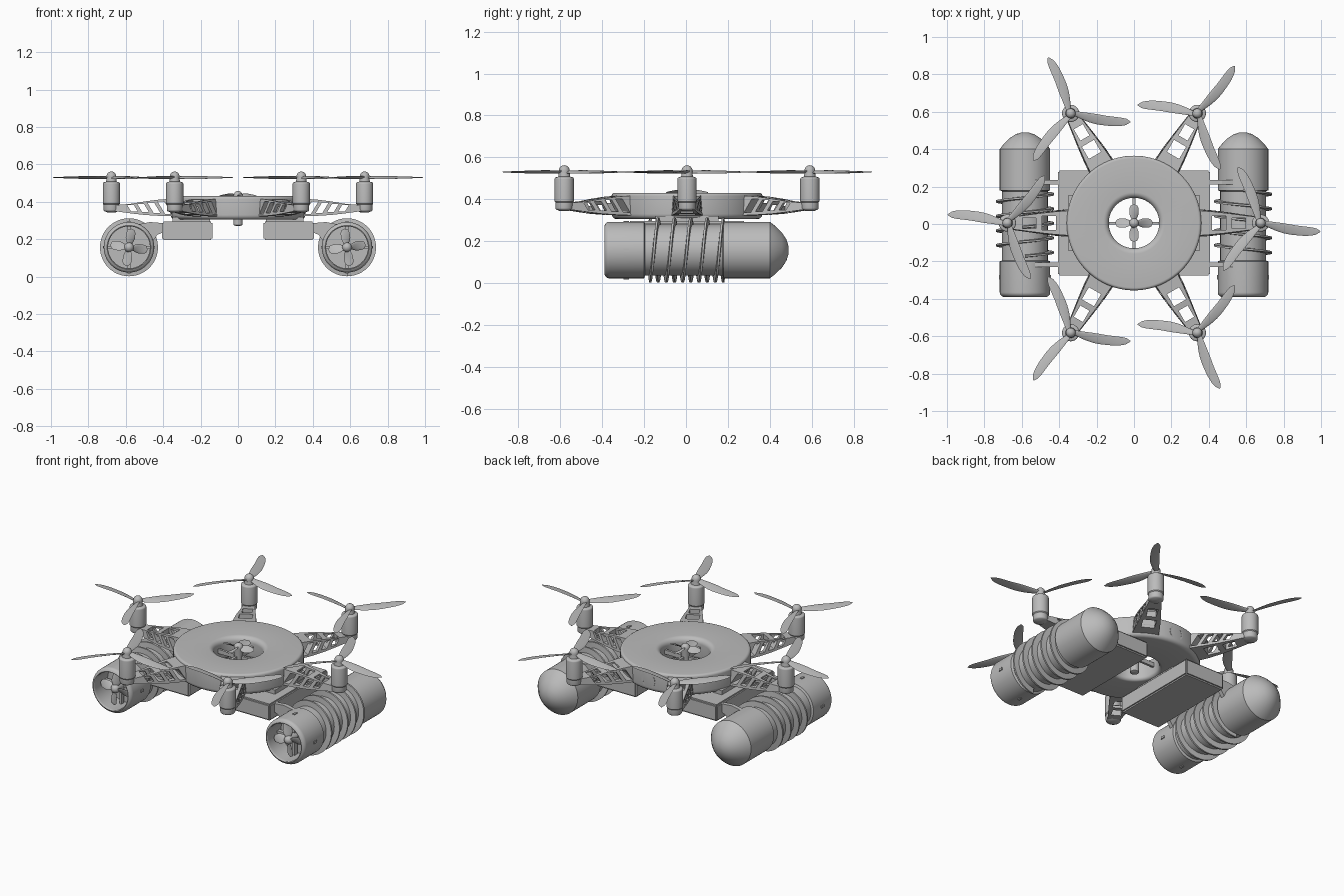
import bpy, bmesh, math
from math import cos, sin, pi, radians
from mathutils import Matrix, Vector

cube = bpy.data.objects.get("Cube")
if cube:
    bpy.data.objects.remove(cube)

grey = bpy.data.materials.new("matte grey")
grey.use_nodes = True
COLOUR = (0.5, 0.5, 0.5, 1)
grey.diffuse_color = COLOUR
grey.node_tree.nodes["Principled BSDF"].inputs["Base Color"].default_value = COLOUR


def add(name, mesh, matrix=None):
    obj = bpy.data.objects.new(name, mesh)
    bpy.context.collection.objects.link(obj)
    obj.matrix_world = matrix or Matrix()
    return obj


def finish(name, bm, smooth=True):
    """Turn a bmesh into a grey mesh with sharp edges kept."""
    bmesh.ops.recalc_face_normals(bm, faces=bm.faces)
    for e in bm.edges:
        e.smooth = len(e.link_faces) == 2 and e.calc_face_angle(0) < radians(32)
    for f in bm.faces:
        f.smooth = smooth
    mesh = bpy.data.meshes.new(name)
    bm.to_mesh(mesh)
    bm.free()
    mesh.materials.append(grey)
    return mesh


def loft(name, rings, closed=False, smooth=True):
    """Skin a list of point rings; cap the ends or join them in a loop."""
    bm = bmesh.new()
    rows = [[bm.verts.new(p) for p in ring] for ring in rings]
    n = len(rows[0])
    pairs = list(zip(rows, rows[1:]))
    if closed:
        pairs.append((rows[-1], rows[0]))
    else:
        bm.faces.new(rows[0])
        bm.faces.new(rows[-1])
    for a, b in pairs:
        for i in range(n):
            j = (i + 1) % n
            bm.faces.new((a[i], a[j], b[j], b[i]))
    return finish(name, bm, smooth)


def lathe(name, profile, closed=False, sides=48):
    """Revolve (radius, height) points about z."""
    turn = [2 * pi * i / sides for i in range(sides)]
    rings = [[(r * cos(a), r * sin(a), h) for a in turn] for r, h in profile]
    return loft(name, rings, closed)


def arc(r, h, size, start, end, steps=6):
    """Rounded corner for a lathe profile, angles in degrees."""
    angles = [radians(start + (end - start) * i / steps) for i in range(steps + 1)]
    return [(max(r + size * cos(a), 0.001), h + size * sin(a)) for a in angles]


def boxes(name, specs, bevel=0):
    """Boxes from (centre, size, tilt about y)."""
    bm = bmesh.new()
    for centre, size, tilt in specs:
        m = Matrix.Translation(centre) @ Matrix.Rotation(tilt, 4, 'Y') @ Matrix.Diagonal((*size, 1))
        bmesh.ops.create_cube(bm, size=1, matrix=m)
    if bevel:
        bmesh.ops.bevel(bm, geom=bm.edges[:], offset=bevel, segments=2, affect='EDGES')
    return finish(name, bm, False)


def blade(name, start, length, chord, pitch, sweep, thick):
    """A twisted, rounded blade along +x."""
    rings = []
    for i in range(15):
        t = i / 14
        wide = chord * (0.45 + 0.55 * sin(pi * min(t * 1.1, 0.62)))
        wide *= math.sqrt(max(1 - t ** 7, 0.01))
        a = pitch * (1 - 0.75 * t)
        off = sweep * (4 * t * (1 - t) - 0.35)
        ring = []
        for k in range(12):
            u = 2 * pi * k / 12
            y, z = wide / 2 * cos(u), thick * (1.2 - t) * sin(u)
            ring.append((start + (length - start) * t, off + y * cos(a) - z * sin(a),
                         y * sin(a) + z * cos(a)))
        rings.append(ring)
    return loft(name, rings)


def spin(angle):
    return Matrix.Rotation(radians(angle), 4, 'Z')


# Central ring body with rounded rim and flared duct
ring = (arc(0.345, 0.415, 0.015, 90, 0) + arc(0.335, 0.33, 0.025, 0, -90)
        + arc(0.155, 0.325, 0.02, 270, 180) + arc(0.165, 0.4, 0.03, 180, 90))
add("ring_body", lathe("ring_body", ring, True, 80), Matrix.Translation((0, 0.005, 0)))

# Round port on the back of the ring
port = lathe("rear_port", [(0.045, 0), (0.045, 0.012), (0.036, 0.012), (0.036, 0.004)])
add("rear_port", port, Matrix.Translation((0, 0.352, 0.37)) @ Matrix.Rotation(-pi / 2, 4, 'X'))

# Shared thruster parts, with the shaft along z
hub_mesh = lathe("thruster_hub", [(0.014, -0.16), (0.025, -0.155), (0.025, -0.005)]
                 + arc(0, 0, 0.026, 0, 90), sides=24)
fan_mesh = blade("thruster_blade", 0.015, 0.1, 0.055, radians(38), 0.0, 0.004)
strut_mesh = boxes("thruster_strut", [((0.08, 0, -0.06), (0.12, 0.014, 0.025), 0)])


def thruster(name, matrix, turn):
    add(name + "_hub", hub_mesh, matrix)
    for k in range(4):
        add(name + "_blade", fan_mesh, matrix @ spin(90 * k + turn))
        add(name + "_strut", strut_mesh, matrix @ spin(90 * k))


thruster("lift_thruster", Matrix.Translation((0, 0.005, 0.432)), 0)

# Arm: tapered beam with lattice windows cut from above and from the side
sections = [(0.33, 0.075, 0.322, 0.418), (0.42, 0.068, 0.325, 0.412),
            (0.5, 0.058, 0.33, 0.402), (0.57, 0.048, 0.338, 0.39), (0.66, 0.035, 0.35, 0.382)]
beam = loft("arm", [[(x, -w, lo), (x, w, lo), (x, w * 0.9, hi), (x, -w * 0.9, hi)]
                    for x, w, lo, hi in sections], smooth=False)
arm = add("arm", beam)
tops = boxes("top_windows", [((0.455, 0, 0.37), (0.075, 0.075, 0.3), 0),
                             ((0.56, 0, 0.37), (0.07, 0.056, 0.3), 0)])
sides = boxes("side_windows", [((0.39 + 0.058 * k, 0, 0.369 - 0.001 * k),
                                (0.036, 0.3, 0.066 - 0.011 * k), 0) for k in range(4)])
# Lean the side windows outward
for v in sides.vertices:
    v.co.x += (v.co.z - 0.365) * 0.6
cutters = [add(m.name, m) for m in (tops, sides)]
for c in cutters:
    c.hide_render = True
    mod = arm.modifiers.new("cut", 'BOOLEAN')
    mod.operation, mod.object, mod.solver = 'DIFFERENCE', c, 'EXACT'
bpy.context.view_layer.update()
arm_mesh = bpy.data.meshes.new_from_object(arm.evaluated_get(bpy.context.evaluated_depsgraph_get()))
for helper in [arm] + cutters:
    bpy.data.objects.remove(helper)

# Motors and rotors
motor_mesh = lathe("motor", [(0.022, 0.343)] + arc(0.032, 0.358, 0.01, -90, 0, 3)
                   + [(0.042, 0.385), (0.046, 0.39)] + arc(0.037, 0.496, 0.009, 0, 90, 4)
                   + [(0.028, 0.508), (0.026, 0.525)], sides=32)
cap_mesh = lathe("rotor_cap", [(0.022, 0.51), (0.026, 0.515)] + arc(0, 0.536, 0.026, 0, 90), sides=24)
rotor_mesh = blade("rotor_blade", 0.015, 0.322, 0.056, radians(22), -0.014, 0.004)
for k in range(6):
    base = Matrix.Translation((0, 0.005, 0)) @ spin(60 * k)
    add("arm", arm_mesh, base)
    place = Matrix.Translation(base @ Vector((0.677, 0, 0)))
    add("motor", motor_mesh, place)
    add("rotor_cap", cap_mesh, place)
    for j in range(3):
        angle = (51 if k % 2 else 351) + 120 * j
        add("rotor_blade", rotor_mesh, place @ Matrix.Translation((0, 0, 0.53)) @ spin(angle))

# Pod shell: hollow front, waisted middle, rounded nose
shell = ([(0.02, -0.26), (0.112, -0.26), (0.112, -0.375)] + arc(0.117, -0.385, 0.005, 180, 270, 3)
         + arc(0.11, -0.365, 0.025, -70, 0) + [(0.135, -0.2), (0.122, -0.195), (0.122, 0.175),
         (0.135, 0.18), (0.135, 0.4), (0.12, 0.42), (0.085, 0.457), (0.05, 0.48), (0.02, 0.489), (0.001, 0.49)])
shell_mesh = lathe("pod_shell", shell, sides=64)


def helix(direction):
    rings = []
    for i in range(217):
        a = direction * (2 * pi * i / 48 - pi / 2)
        h = -0.18 + 0.078 * i / 48
        rings.append([(r * cos(a), -r * sin(a), h + d) for r, d in
                      ((0.115, 0), (0.155, 0.003), (0.155, 0.013), (0.115, 0.016))])
    return loft("pod_coil", rings)


# Underside boxes, brackets and pods on both sides
for side, label in ((1, "left"), (-1, "right")):
    box = boxes(label + "_box", [((side * 0.272, 0.005, 0.245), (0.27, 0.56, 0.1), 0)], 0.008)
    add(label + "_box", box)
    mount = boxes(label + "_mount", [((side * 0.25, 0.005, 0.305), (0.2, 0.3, 0.03), 0)])
    add(label + "_mount", mount)
    curve = [(0.39, 0.285), (0.47, 0.292), (0.53, 0.28), (0.48, 0.24), (0.455, 0.19), (0.43, 0.225), (0.39, 0.24)]
    for y in (-0.23, 0.21):
        bracket = loft(label + "_bracket", [[(side * x, y + d, z) for x, z in curve]
                                            for d in (0, 0.025)], smooth=False)
        add(label + "_bracket", bracket)
    pod = Matrix.Translation((side * 0.583, 0, 0.157)) @ Matrix.Rotation(-pi / 2, 4, 'X')
    add(label + "_pod_shell", shell_mesh, pod)
    add(label + "_pod_coil", helix(side), pod)
    if side == -1:
        # Start the mirrored coil at the bottom of the pod as well
        bpy.context.collection.objects[label + "_pod_coil"].matrix_world = pod @ spin(180) @ spin(180)
    front = Matrix.Translation((side * 0.583, -0.345, 0.157)) @ Matrix.Rotation(pi / 2, 4, 'X')
    thruster(label + "_pod_thruster", front, 8 * side)
